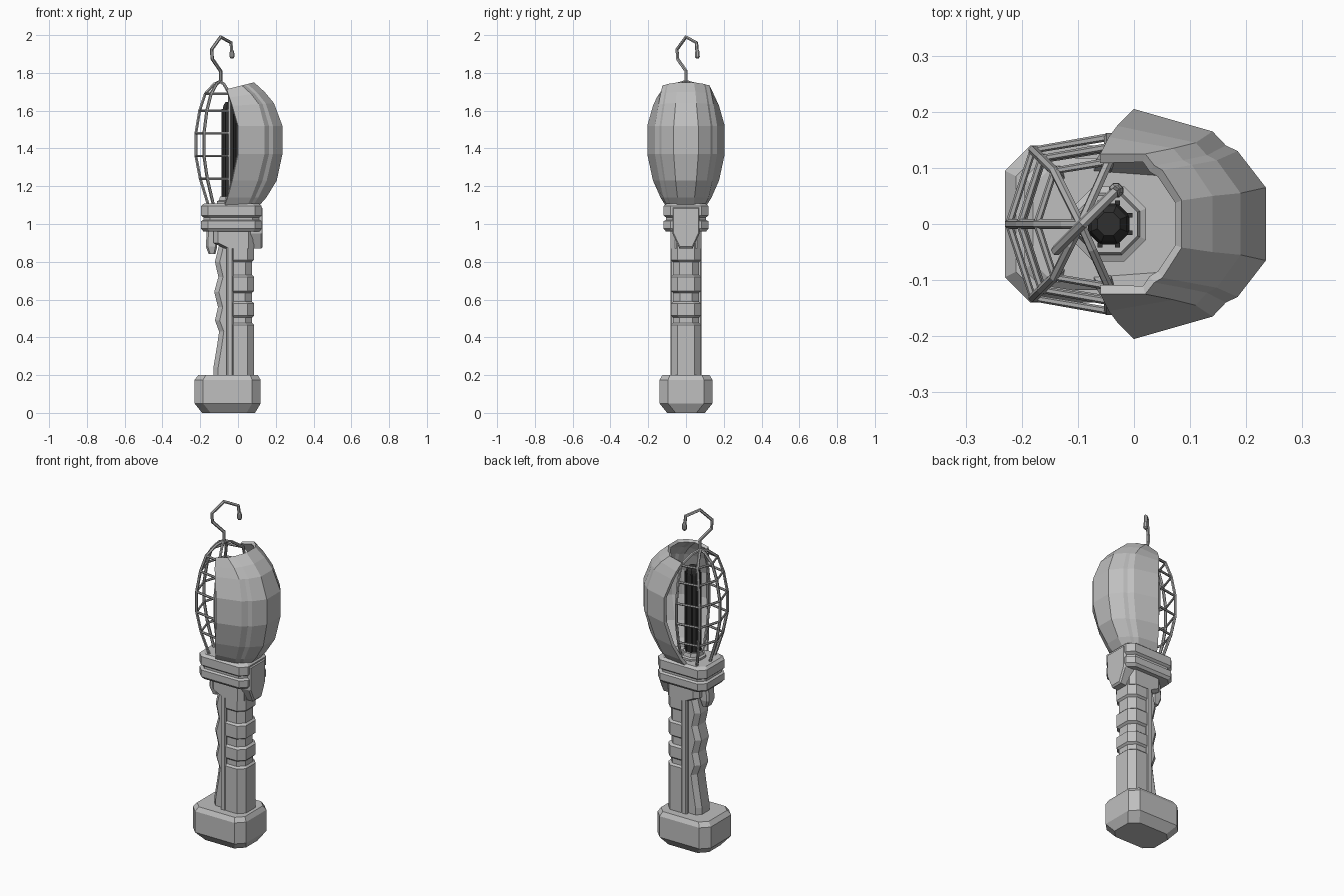
import bpy, bmesh, math
from mathutils import Vector

cube = bpy.data.objects.get("Cube")
if cube:
    bpy.data.objects.remove(cube, do_unlink=True)


def material(name, r, g, b, metal=0.0):
    m = bpy.data.materials.new(name)
    m.use_nodes = True
    m.diffuse_color = (r, g, b, 1)
    bsdf = next(n for n in m.node_tree.nodes if n.type == 'BSDF_PRINCIPLED')
    bsdf.inputs["Base Color"].default_value = (r, g, b, 1)
    return m


GREY = material("light grey", 0.52, 0.52, 0.52)
WIRE = material("wire grey", 0.42, 0.42, 0.42)
DARK = material("dark lamp", 0.03, 0.03, 0.03)


def loft(name, rings, mat=GREY, closed=True, fix=True):
    """Skin a list of equal-length point rings."""
    bm = bmesh.new()
    rows = [[bm.verts.new(p) for p in ring] for ring in rings]
    n = len(rows[0])
    for a, b in zip(rows, rows[1:]):
        for i in range(n if closed else n - 1):
            j = (i + 1) % n
            bm.faces.new((a[i], a[j], b[j], b[i]))
    if closed:
        bm.faces.new(rows[0][::-1])
        bm.faces.new(rows[-1])
    bmesh.ops.recalc_face_normals(bm, faces=bm.faces)
    mesh = bpy.data.meshes.new(name)
    bm.to_mesh(mesh)
    bm.free()
    mesh.materials.append(mat)
    ob = bpy.data.objects.new(name, mesh)
    bpy.context.collection.objects.link(ob)
    return ob


def block(z, x0, x1, y, c):
    """Rectangle ring with cut corners at height z."""
    return [(x0 + c, -y, z), (x1 - c, -y, z), (x1, c - y, z), (x1, y - c, z),
            (x1 - c, y, z), (x0 + c, y, z), (x0, y - c, z), (x0, c - y, z)]


def disc(z, r, x=-0.045, n=8):
    turns = [2 * math.pi * (i + 0.5) / n for i in range(n)]
    return [(x + r * math.cos(a), r * math.sin(a), z) for a in turns]


def wire(name, points, radius=0.0085):
    """Thin rod along a path."""
    cu = bpy.data.curves.new(name, 'CURVE')
    cu.dimensions = '3D'
    cu.bevel_depth = radius
    cu.bevel_resolution = 1
    cu.use_fill_caps = True
    sp = cu.splines.new('POLY')
    sp.points.add(len(points) - 1)
    for p, co in zip(sp.points, points):
        p.co = (*co, 1)
    sp.use_smooth = False
    cu.materials.append(WIRE)
    ob = bpy.data.objects.new(name, cu)
    bpy.context.collection.objects.link(ob)


# Foot
loft("foot", [block(0, -0.19, 0.09, 0.1, 0.045), block(0.05, -0.23, 0.12, 0.14, 0.045),
              block(0.175, -0.23, 0.12, 0.14, 0.045), block(0.2, -0.21, 0.105, 0.125, 0.04)])

# Handle front with grooves: (height, inset)
steps = [(0.19, 0), (0.465, 0), (0.475, 0.01), (0.505, 0.01), (0.515, 0), (0.58, 0), (0.59, 0.012),
         (0.635, 0.012), (0.645, 0), (0.72, 0), (0.73, 0.01), (0.8, 0.01), (0.81, 0), (0.97, 0)]
loft("handle_front", [block(z, -0.06, 0.085 - d, 0.08 - d, 0.035) for z, d in steps])
loft("handle_spine", [block(z, -0.06, -0.025, 0.082, 0.006) for z in (0.19, 0.97)])
loft("handle_head", [block(z, x, 0.08, 0.082, 0.025) for z, x in ((0.87, -0.07), (0.9, -0.13), (0.97, -0.13))])

# Finger grip at the rear of the handle
waves = [(0.19, 0.13), (0.24, 0.13), (0.36, 0.11), (0.43, 0.1), (0.49, 0.122), (0.56, 0.106),
         (0.64, 0.126), (0.72, 0.104), (0.8, 0.122), (0.89, 0.1)]
loft("finger_grip", [block(z, -x, -0.03, 0.06, 0.025) for z, x in waves])

# Trigger
loft("trigger", [block(0.84, -0.155, -0.12, 0.025, 0.008), block(0.88, -0.17, -0.11, 0.035, 0.01),
                 block(0.98, -0.165, -0.11, 0.035, 0.01)])

# Collar with a groove
rims = [(0.96, 0.012), (0.975, 0), (1.015, 0), (1.022, 0.012), (1.035, 0.012), (1.045, 0),
        (1.095, 0), (1.108, 0.015)]
loft("collar", [block(z, -0.195 + d, 0.125 - d, 0.118 - d, 0.035) for z, d in rims])

# Shield plate on the collar
outline = [(-0.035, 0.87), (0.035, 0.87), (0.072, 0.95), (0.072, 1.09), (-0.072, 1.09), (-0.072, 0.95)]


def plate(x, s):
    return [(x, y * s, 0.99 + (z - 0.99) * s) for y, z in outline]


loft("collar_plate", [plate(0.06, 1), plate(0.122, 1), plate(0.131, 0.92)])

# Reflector shell: height, edge x, edge y, side x, side y, front x, front y
levels = [(1.1, -0.07, 0.11, 0.05, 0.1, 0.115, 0.04), (1.14, -0.055, 0.135, 0.07, 0.12, 0.15, 0.045),
          (1.23, -0.03, 0.175, 0.105, 0.14, 0.205, 0.055), (1.37, 0, 0.205, 0.14, 0.165, 0.235, 0.065),
          (1.52, 0, 0.205, 0.14, 0.165, 0.235, 0.065), (1.64, -0.03, 0.175, 0.11, 0.145, 0.19, 0.055),
          (1.7, -0.045, 0.155, 0.07, 0.135, 0.14, 0.05), (1.75, -0.06, 0.125, 0.02, 0.125, 0.085, 0.042)]


def shell_ring(z, xe, ye, xs, ys, xf, yf):
    dx, dy = xf - xs, ys - yf
    half = [(xe, ye), (xs, ys), (xs + 0.25 * dx, ys - 0.25 * dy),
            (xs + 0.47 * dx, ys - 0.35 * dy), (xf, yf)]
    tilt = 0.25 * max(0, z - 1.6) / 0.15
    pts = [(x, y, z - tilt * (xf - x)) for x, y in half]
    return pts + [(x, -y, h) for x, y, h in reversed(pts)]


shell = loft("reflector_shell", [shell_ring(*v) for v in levels], closed=False)
outward = sum((f.normal.x for f in shell.data.polygons)) > 0
solid = shell.modifiers.new("thickness", 'SOLIDIFY')
solid.thickness = 0.018
solid.offset = -1 if outward else 1

# Lamp socket and ribbed lamp
loft("lamp_socket", [disc(1.1, 0.072), disc(1.12, 0.072), disc(1.125, 0.06), disc(1.145, 0.055)])
loft("lamp", [disc(1.13, 0.04), disc(1.6, 0.04), disc(1.63, 0.034), disc(1.645, 0.022)], DARK)
for k, p in enumerate(disc(1.13, 0.041)):
    loft(f"lamp_rib_{k + 1}", [[(x + p[0], y, z) for x, y, z in
                                [(a, b + p[1], c) for a, b, c in disc(h, 0.006, 0, 4)]]
                               for h in (1.13, 1.61)], DARK)

# Wire cage: height, reach
MID = -0.045
hoops = [(1.1, 0.112), (1.24, 0.155), (1.36, 0.178), (1.48, 0.178), (1.6, 0.158), (1.69, 0.128)]
shape = [(0, 0.87), (-0.76, 0.74), (-1, 0), (-0.76, -0.74), (0, -0.87)]
columns = [[] for _ in shape]
for k, (z, r) in enumerate(hoops):
    ring = [Vector((MID + x * r, y * r, z)) for x, y in shape]
    for col, p in zip(columns, ring):
        col.append(p)
    if k:
        wire(f"cage_hoop_{k}", ring, 0.007)
apex = Vector((-0.095, 0, 1.755))
for k, col in enumerate(columns):
    wire(f"cage_upright_{k + 1}", col + [col[-1].lerp(apex, 0.6) + Vector((0, 0, 0.012)), apex])

# Hanging hook, turned diagonally
path = [(0, 1.745), (0, 1.81), (-0.045, 1.875), (-0.047, 1.925), (0, 1.99), (0.055, 1.96), (0.06, 1.9)]
hook = [(-0.092 + t, t, z) for t, z in path]
wire("hook", hook, 0.0095)
tip = hook[-1]
loft("hook_tip", [[(x, y + tip[1], z) for x, y, z in disc(tip[2] + h, r, tip[0])]
                  for h, r in ((-0.025, 0.007), (-0.015, 0.014), (0.01, 0.013), (0.022, 0.008))], WIRE)
